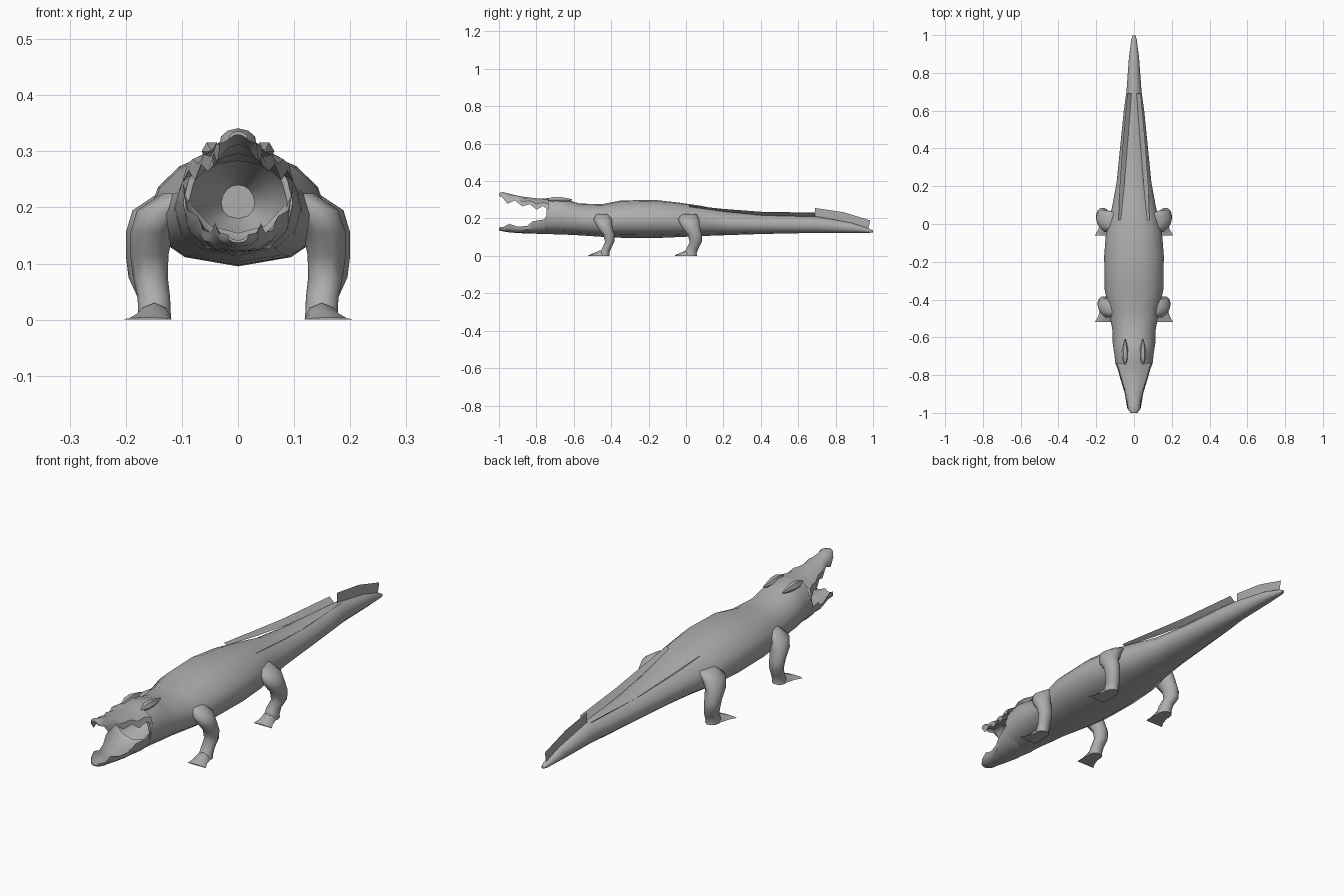
import bpy, bmesh, math
from mathutils import Vector

hide = bpy.data.materials.new("grey_hide")
hide.diffuse_color = (0.42, 0.42, 0.42, 1)


def finish(name, bm, angle=50, solid=True):
    """Turn a bmesh into a shaded object."""
    if solid:
        bmesh.ops.recalc_face_normals(bm, faces=bm.faces[:])
    me = bpy.data.meshes.new(name)
    bm.to_mesh(me)
    bm.free()
    me.materials.append(hide)
    ob = bpy.data.objects.new(name, me)
    bpy.context.collection.objects.link(ob)
    bpy.ops.object.select_all(action='DESELECT')
    ob.select_set(True)
    bpy.context.view_layer.objects.active = ob
    bpy.ops.object.shade_smooth_by_angle(angle=math.radians(angle))
    return ob


def loft(name, rings, cap_start=True, cap_end=True, angle=50):
    """Skin a row of closed rings with equal point counts."""
    bm = bmesh.new()
    rows = [[bm.verts.new(p) for p in r] for r in rings]
    n = len(rows[0])
    for a, b in zip(rows, rows[1:]):
        for i in range(n):
            j = (i + 1) % n
            bm.faces.new((a[i], a[j], b[j], b[i]))
    if cap_start:
        bm.faces.new(rows[0])
    if cap_end:
        bm.faces.new(rows[-1])
    return finish(name, bm, angle)


def mirrored(y, half):
    """Ring from half a profile whose first and last points lie on x = 0."""
    pts = half + [(-x, z) for x, z in half[-2:0:-1]]
    return [Vector((x, y, z)) for x, z in pts]


# Torso and tail: y, half width, top, bottom
sections = [
    (-0.745, 0.098, 0.308, 0.117), (-0.69, 0.104, 0.315, 0.115),
    (-0.63, 0.113, 0.298, 0.113), (-0.57, 0.113, 0.280, 0.110),
    (-0.45, 0.135, 0.276, 0.102), (-0.35, 0.155, 0.296, 0.097),
    (-0.17, 0.158, 0.300, 0.095), (-0.03, 0.147, 0.284, 0.101),
    (0.08, 0.118, 0.268, 0.106), (0.22, 0.092, 0.238, 0.111),
    (0.40, 0.074, 0.222, 0.117), (0.60, 0.054, 0.215, 0.121),
    (0.70, 0.040, 0.211, 0.123), (0.88, 0.027, 0.178, 0.123),
    (0.98, 0.014, 0.146, 0.123), (1.0, 0.006, 0.135, 0.126)]


def body_ring(y, w, t, b):
    h = t - b
    return mirrored(y, [(0, t), (0.36 * w, t - 0.03 * h), (0.66 * w, t - 0.13 * h),
                        (0.9 * w, b + 0.69 * h), (w, b + 0.48 * h),
                        (0.9 * w, b + 0.24 * h), (0.6 * w, b + 0.08 * h), (0, b)])


# The gullet is a hollow folded in from the mouth end
gullet = [body_ring(-0.60, 0.03, 0.24, 0.18), body_ring(-0.67, 0.065, 0.275, 0.15),
          body_ring(-0.745, 0.088, 0.295, 0.13)]
loft("body", gullet + [body_ring(*s) for s in sections], angle=42)

# Upper jaw: y, half width, top, toothed edge
upper = [(-0.735, 0.099, 0.309, 0.245), (-0.765, 0.088, 0.306, 0.266),
         (-0.80, 0.077, 0.307, 0.248), (-0.835, 0.066, 0.312, 0.277),
         (-0.875, 0.053, 0.317, 0.264), (-0.915, 0.043, 0.325, 0.297),
         (-0.955, 0.037, 0.335, 0.278), (-0.98, 0.033, 0.341, 0.312),
         (-1.0, 0.017, 0.336, 0.320)]


def upper_ring(y, w, t, e):
    h = t - e
    return mirrored(y, [(0, t), (0.55 * w, t - 0.14 * h), (0.92 * w, e + 0.5 * h),
                        (w, e), (0.8 * w, e + 0.25 * h), (0.45 * w, e + 0.5 * h), (0, e + 0.6 * h)])


loft("upper_jaw", [upper_ring(*s) for s in upper], cap_start=False, angle=42)

# Lower jaw: y, half width, toothed edge, bottom
lower = [(-0.735, 0.098, 0.242, 0.117), (-0.757, 0.090, 0.195, 0.117),
         (-0.82, 0.072, 0.185, 0.119), (-0.85, 0.063, 0.160, 0.120),
         (-0.90, 0.048, 0.156, 0.122), (-0.945, 0.041, 0.172, 0.126),
         (-0.975, 0.036, 0.155, 0.130), (-1.0, 0.018, 0.152, 0.137)]


def lower_ring(y, w, e, b):
    h = e - b
    return mirrored(y, [(0, b + 0.3 * h), (0.5 * w, b + 0.4 * h), (0.85 * w, b + 0.7 * h),
                        (w, e), (0.95 * w, b + 0.5 * h), (0.6 * w, b + 0.12 * h), (0, b)])


loft("lower_jaw", [lower_ring(*s) for s in lower], cap_start=False, angle=42)

# Leg rings relative to the toe line: x, y, z, x radius, y radius
leg = [(0.100, 0.075, 0.225, 0.035, 0.035), (0.138, 0.075, 0.195, 0.042, 0.052),
       (0.154, 0.085, 0.155, 0.038, 0.043), (0.158, 0.107, 0.115, 0.034, 0.032),
       (0.156, 0.112, 0.075, 0.031, 0.026), (0.150, 0.095, 0.040, 0.029, 0.025),
       (0.149, 0.083, 0.014, 0.029, 0.028), (0.149, 0.082, 0.0, 0.030, 0.030)]


def make_leg(name, side, toe_y, grow):
    rings = []
    for x, y, z, rx, ry in leg:
        rings.append([Vector((side * (x + grow * (z > 0.05) + rx * math.cos(a)),
                              toe_y + y + (ry + grow) * math.sin(a), z))
                      for a in (k * math.tau / 10 for k in range(10))])
    loft(name + "_leg", rings, angle=60)
    # Splayed wedge foot: y, inner x, outer x, thickness
    foot = [(0.10, 0.125, 0.172, 0.028), (0.06, 0.119, 0.180, 0.030),
            (0.03, 0.118, 0.190, 0.016), (0.0, 0.118, 0.207, 0.004)]
    rings = []
    for y, x0, x1, t in foot:
        m = (x0 + x1) / 2
        rings.append([Vector((side * x, toe_y + y, z)) for x, z in
                      ((x0, 0), (x1, 0), (x1 * 0.7 + m * 0.3, t * 0.7), (m, t),
                       (x0 * 0.7 + m * 0.3, t * 0.7))])
    loft(name + "_foot", rings)


def strip(name, lower_edge, upper_edge):
    """Thin sheet between two edges."""
    bm = bmesh.new()
    a = [bm.verts.new(p) for p in lower_edge]
    b = [bm.verts.new(p) for p in upper_edge]
    for i in range(len(a) - 1):
        bm.faces.new((a[i], a[i + 1], b[i + 1], b[i]))
    finish(name, bm, 40, False)


for side, label in ((-1, "left"), (1, "right")):
    make_leg("front_" + label, side, -0.52, 0.0)
    make_leg("hind_" + label, side, -0.06, 0.008)
    # Flared ridge along the tail
    strip("tail_ridge_" + label,
          [(side * x, y, z) for x, y, z in ((0.070, 0.02, 0.262), (0.052, 0.20, 0.238),
                                            (0.036, 0.40, 0.217), (0.012, 0.69, 0.208))],
          [(side * x, y, z) for x, y, z in ((0.082, 0.02, 0.270), (0.076, 0.20, 0.251),
                                            (0.062, 0.40, 0.236), (0.036, 0.69, 0.231))])
    # Brow bump over the eye
    rings = []
    for y, r in ((-0.745, 0.004), (-0.71, 0.018), (-0.67, 0.018), (-0.61, 0.004)):
        rings.append([Vector((side * (0.047 + r * math.cos(a)), y, 0.300 + r * math.sin(a)))
                      for a in (k * math.tau / 6 for k in range(6))])
    loft("brow_" + label, rings)

# Upright fin at the tail end
strip("tail_fin",
      [(0, 0.69, 0.208), (0, 0.84, 0.184), (0, 0.975, 0.145)],
      [(0, 0.69, 0.256), (0, 0.84, 0.234), (0, 0.985, 0.190)])
